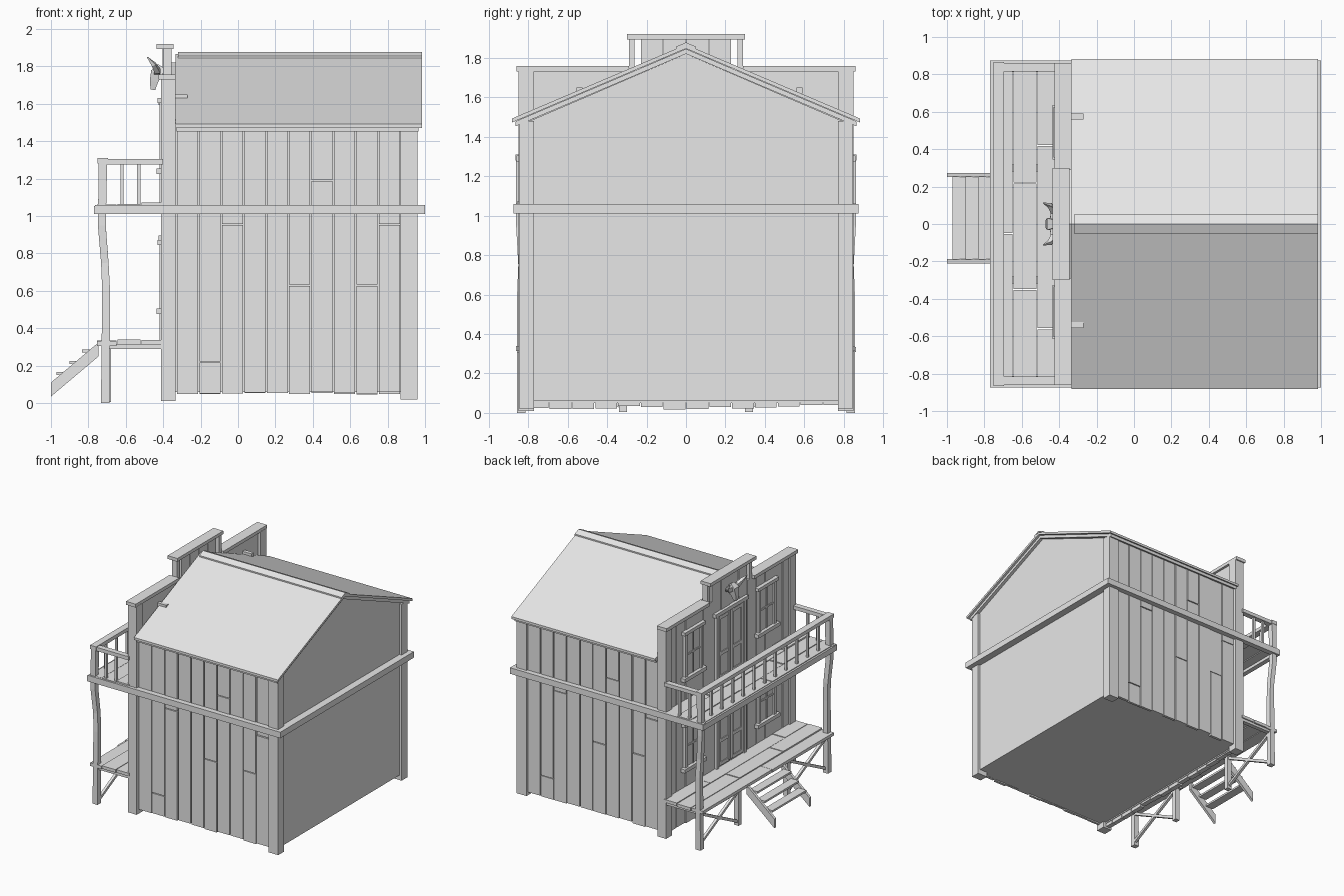
import bpy, bmesh, random
from mathutils import Vector

random.seed(4)
cube = bpy.data.objects.get("Cube")
if cube:
    bpy.data.objects.remove(cube)

wood = bpy.data.materials.new("plain_grey")
wood.use_nodes = True
grey = (0.8, 0.8, 0.8, 1)
wood.diffuse_color = grey
wood.node_tree.nodes["Principled BSDF"].inputs["Base Color"].default_value = grey


def jit(a):
    return random.uniform(-a, a)


def box(bm, x0, x1, y0, y1, z0, z1):
    prism(bm, [(y0, z0), (y1, z0), (y1, z1), (y0, z1)], x0, x1)


def prism(bm, profile, lo, hi, axis="x"):
    """Extrude a (y, z) profile along x, or an (x, z) profile along y."""
    place = (lambda p, d: (d, p[0], p[1])) if axis == "x" else (lambda p, d: (p[0], d, p[1]))
    a = [bm.verts.new(place(p, lo)) for p in profile]
    b = [bm.verts.new(place(p, hi)) for p in profile]
    skin(bm, [a, b])


def skin(bm, rings):
    for a, b in zip(rings, rings[1:]):
        for i in range(len(a)):
            j = (i + 1) % len(a)
            bm.faces.new((a[i], a[j], b[j], b[i]))
    bm.faces.new(rings[0])
    bm.faces.new(rings[-1])


def sweep(bm, pts, widths):
    """Square bar along a path, with a width at each point."""
    pts = [Vector(p) for p in pts]
    along = (pts[-1] - pts[0]).normalized()
    ref = Vector((1, 0, 0)) if abs(along.y) > 0.6 else Vector((0, 1, 0))
    rings = []
    for i, p in enumerate(pts):
        t = (pts[min(i + 1, len(pts) - 1)] - pts[max(i - 1, 0)]).normalized()
        u = ref.cross(t).normalized()
        v = t.cross(u)
        w = widths[i] / 2
        rings.append([bm.verts.new(p + u * a * w + v * b * w)
                      for a, b in ((-1, -1), (1, -1), (1, 1), (-1, 1))])
    skin(bm, rings)


def part(name, build):
    bm = bmesh.new()
    build(bm)
    bmesh.ops.recalc_face_normals(bm, faces=bm.faces)
    me = bpy.data.meshes.new(name)
    bm.to_mesh(me)
    bm.free()
    me.materials.append(wood)
    ob = bpy.data.objects.new(name, me)
    bpy.context.collection.objects.link(ob)


# Main body with gable ends
part("house_body", lambda bm: prism(
    bm, [(-.815, .06), (.815, .06), (.815, 1.47), (0, 1.82), (-.815, 1.47)], -.36, .94))


# Side wall planks, some split by a joint
def side_planks(bm):
    joints = {1: .22, 2: .955, 5: .63, 6: 1.19, 8: .63, 9: .955}
    for s in (-1, 1):
        for i in range(10):
            x0 = -.33 + i * .12
            j = joints.get(i if s < 0 else 9 - i, 0)
            cuts = [.05 + jit(.008), j, 1.49] if j else [.05 + jit(.008), 1.49]
            for a, b in zip(cuts, cuts[1:]):
                face = s * (.832 + jit(.003))
                box(bm, x0 + .004, x0 + .116, *sorted((s * .81, face)), a + .003, b - .003)


part("side_planks", side_planks)


# Corner posts of the house
def corner_posts(bm):
    for s in (-1, 1):
        box(bm, .87, .96, *sorted((s * .77, s * .845)), .02, 1.48)


part("corner_posts", corner_posts)


# Roof: lower deck, upper sheet and ridge cap
def chevron(half, top, thick, slope=.425):
    drop = half * slope
    return [(-half, top - drop), (0, top), (half, top - drop),
            (half, top - drop - thick), (0, top - thick), (-half, top - drop - thick)]


def roof(bm):
    prism(bm, chevron(.865, 1.845, .025), -.33, .965)
    prism(bm, chevron(.883, 1.867, .02), -.335, .983)
    prism(bm, chevron(.05, 1.878, .012), -.32, .985)
    for y in (-.54, .575):
        box(bm, -.35, -.27, y - .015, y + .015, 1.62, 1.65)


part("roof", roof)


# Belt beam round the house and the balcony
def belt(bm):
    for s in (-1, 1):
        box(bm, -.765, .995, *sorted((s * .83, s * .875)), 1.01, 1.06)
    box(bm, .94, 1, -.875, .875, 1.01, 1.06)
    box(bm, -.77, -.73, -.875, .875, 1.01, 1.055)


part("belt_beam", belt)


# Tall front wall with stepped top
def facade(bm):
    for i in range(14):
        y0 = -.81 + i * .1157
        top = 1.9 if abs(y0 + .058) < .28 else 1.735
        face = -.4 + jit(.003)
        box(bm, face, -.36, y0 + .003, y0 + .113, .015 + random.random() * .025, top)
    for s in (-1, 1):
        box(bm, -.413, -.333, *sorted((s * .77, s * .85)), .01, 1.735)
        box(bm, -.425, -.335, *sorted((s * .29, s * .86)), 1.73, 1.758)
        box(bm, -.4, -.355, *sorted((s * .26, s * .29)), 1.73, 1.9)
    box(bm, -.37, -.355, -.8, .8, .05, 1.73)
    box(bm, -.435, -.345, -.3, .3, 1.893, 1.92)


part("front_wall", facade)


# Windows
def windows(bm):
    for yc in (-.47, .49):
        for z0, z1 in ((.5, .85), (1.25, 1.61)):
            for s in (-1, 1):
                box(bm, -.42, -.39, yc + s * .1 - .014, yc + s * .1 + .014, z0, z1)
            box(bm, -.435, -.39, yc - .145, yc + .145, z0 - .025, z0 + .005)
            box(bm, -.43, -.39, yc - .135, yc + .135, z1 - .005, z1 + .022)
            box(bm, -.407, -.39, yc - .1, yc + .1, z0, z1)
            box(bm, -.413, -.39, yc - .007, yc + .007, z0, z1)
            zm = (z0 + z1) / 2
            box(bm, -.413, -.39, yc - .1, yc + .1, zm - .007, zm + .007)


part("windows", windows)


# Double doors on both floors
def doors(bm):
    for z0, z1 in ((.33, .87), (1.05, 1.6)):
        for s in (-1, 1):
            box(bm, -.42, -.39, *sorted((s * .165, s * .195)), z0, z1)
            box(bm, -.408, -.39, *sorted((s * .005, s * .165)), z0, z1)
            for y in (.02, .145):
                box(bm, -.415, -.39, s * y - .012, s * y + .012, z0 + .02, z1)
            for z in (z0 + .03, z0 + .22, z1 - .03):
                box(bm, -.414, -.39, *sorted((s * .02, s * .145)), z - .014, z + .014)
        box(bm, -.425, -.39, -.215, .215, z1 - .005, z1 + .025)


part("doors", doors)


# Animal skull with horns above the door
def skull(bm):
    sweep(bm, [(-.41, 0, 1.8), (-.435, 0, 1.765), (-.45, 0, 1.72), (-.455, 0, 1.675)],
          [.04, .065, .045, .025])
    for s in (-1, 1):
        sweep(bm, [(-.435, s * .02, 1.77), (-.43, s * .065, 1.775),
                   (-.45, s * .1, 1.81), (-.485, s * .112, 1.85)], [.03, .03, .022, .004])


part("skull", skull)


# Floor boards of porch and balcony
def decks(bm):
    for top, warp in ((.335, .004), (1.065, .008)):
        for i, (x0, x1) in enumerate(((-.755, -.65), (-.645, -.52), (-.515, -.4))):
            cuts = ([-.86, -.05, .86], [-.865, -.35, .22, .865], [-.86, -.56, .42, .86])[i]
            for a, b in zip(cuts, cuts[1:]):
                z = top + jit(warp)
                box(bm, x0, x1, a + .003, b - .003, z - .025, z)
    for y in (-.83, -.3, .3, .83):
        box(bm, -.73, -.4, y - .018, y + .018, .29, .315)


part("deck_boards", decks)


# Bent porch posts, short posts and cross braces
def supports(bm):
    for s in (-1, 1):
        sweep(bm, [(-.71, s * .835, 0), (-.705, s * .835, .6), (-.712, s * .83, .75),
                   (-.728, s * .84, .95), (-.722, s * .84, 1.29)], [.045, .042, .04, .042, .045])
        sweep(bm, [(-.7, s * .32, .005), (-.7, s * .32, .315)], [.04, .04])
        for a, b in ((.03, .29), (.29, .03)):
            sweep(bm, [(-.7, s * .83, a), (-.7, s * .32, b)], [.022, .022])


part("porch_supports", supports)


# Balcony railing
def railing(bm):
    box(bm, -.75, -.695, -.865, .865, 1.28, 1.31)
    for s in (-1, 1):
        box(bm, -.73, -.4, *sorted((s * .815, s * .86)), 1.275, 1.305)
        for x in (-.62, -.53):
            box(bm, x - .009, x + .009, s * .838 - .009, s * .838 + .009, 1.05, 1.28)
    for i in range(11):
        y = -.7 + i * .14
        box(bm, -.73, -.712, y - .009, y + .009, 1.05, 1.285)


part("balcony_railing", railing)


# Stairs
def stairs(bm):
    side = [(-1, .035), (-1, .11), (-.745, .325), (-.745, .25)]
    for y in (-.21, .25):
        prism(bm, side, y, y + .022, "y")
    for i in range(3):
        x, z = -.97 + i * .068, .15 + i * .06
        box(bm, x, x + .072, -.19, .255, z, z + .016)


part("stairs", stairs)
